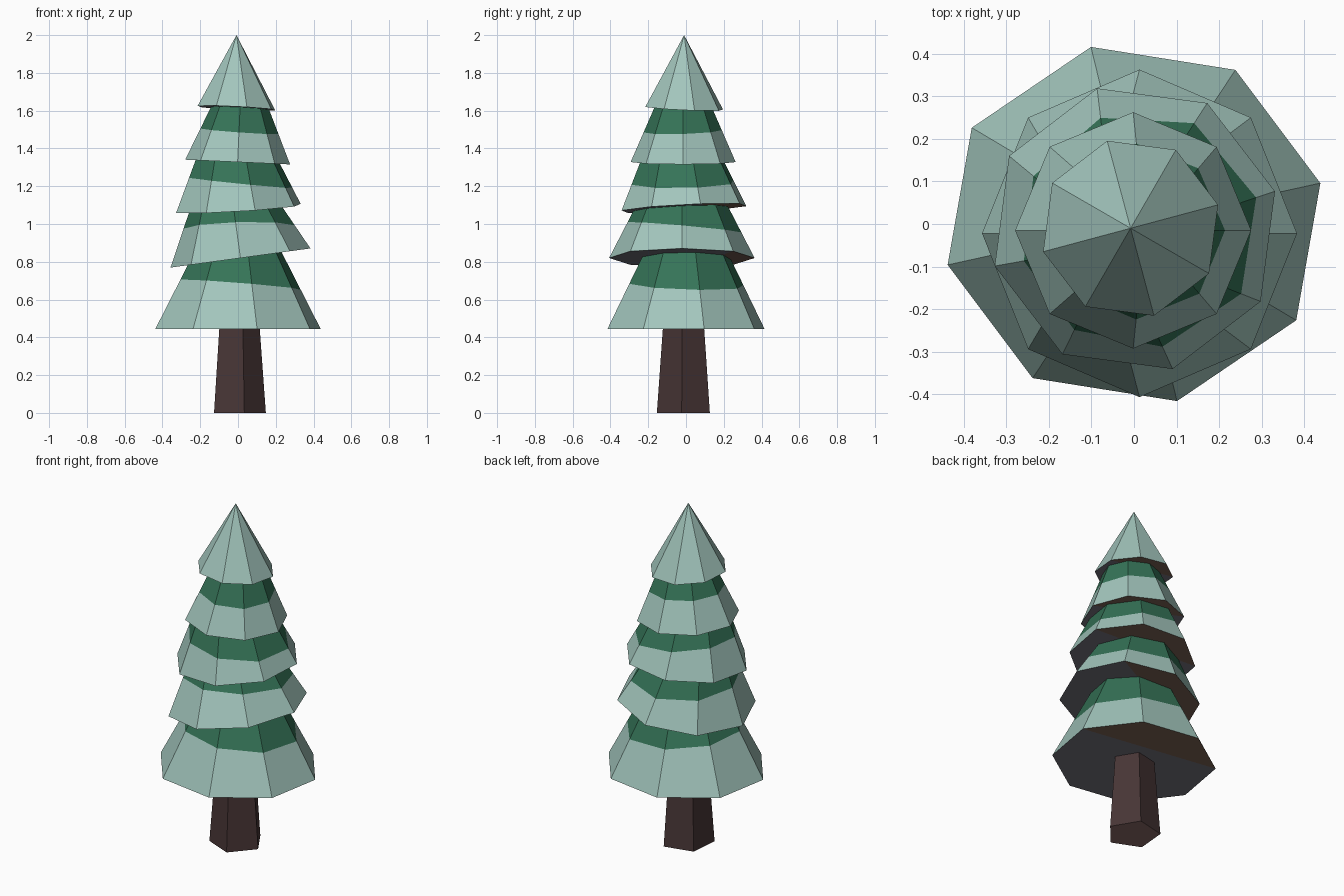
import bpy, bmesh, math
from mathutils import Vector, Matrix

if "Cube" in bpy.data.objects:
    bpy.data.objects.remove(bpy.data.objects["Cube"])


def material(name, rgb):
    m = bpy.data.materials.new(name)
    lin = [((c / 255 + 0.055) / 1.055) ** 2.4 for c in rgb]
    m.diffuse_color = (*lin, 1)
    m.use_nodes = True
    m.node_tree.nodes["Principled BSDF"].inputs["Base Color"].default_value = m.diffuse_color
    return m


SNOW = material("frosted_green", (162, 197, 188))
GREEN = material("pine_green", (53, 115, 87))
BARK = material("bark_brown", (72, 54, 54))
CUT_WOOD = material("trunk_base_brown", (135, 104, 102))
SLATE = material("underside_slate", (116, 114, 124))
UMBER = material("underside_umber", (122, 98, 84))


def frustum(sides, phase, r0, r1, height):
    """Closed tapered prism standing on z = 0; r1 = 0 gives a cone."""
    bm = bmesh.new()

    def ring(r, z):
        return [bm.verts.new((r * math.cos(a), r * math.sin(a), z)) for a in
                (math.radians(phase) + math.tau * i / sides for i in range(sides))]

    low = ring(r0, 0)
    if r1:
        high = ring(r1, height)
        bm.faces.new(high)
    else:
        high = [bm.verts.new((0, 0, height))] * sides
    bm.faces.new(low[::-1])
    for i in range(sides):
        j = (i + 1) % sides
        bm.faces.new([low[i], low[j], high[j], high[i]] if r1 else [low[i], low[j], high[0]])
    return bm


def finish(name, bm, mats):
    bmesh.ops.recalc_face_normals(bm, faces=bm.faces)
    me = bpy.data.meshes.new(name)
    bm.to_mesh(me)
    bm.free()
    for m in mats:
        me.materials.append(m)
    ob = bpy.data.objects.new(name, me)
    bpy.context.collection.objects.link(ob)


def cut(bm, co, no, faces=None):
    faces = faces or bm.faces[:]
    geom = set(faces)
    for f in faces:
        geom.update(f.verts)
        geom.update(f.edges)
    bmesh.ops.bisect_plane(bm, geom=list(geom), dist=1e-4, plane_co=co, plane_no=no)


def tier(name, center, r0, r1, height, phase, tilt, sy, umber_dir, snow):
    bm = frustum(8, phase, r0, r1, height)
    # two-coloured underside, split along a chord
    d = Vector((math.cos(math.radians(umber_dir)), math.sin(math.radians(umber_dir)), 0))
    off = r0 * math.cos(math.radians(67.5))
    cut(bm, d * off, d, [f for f in bm.faces if f.calc_center_median().z < 1e-5])
    for f in bm.faces:
        c = f.calc_center_median()
        if c.z < 1e-5:
            f.material_index = 3 if c.dot(d) > off else 2
    # lean the tier (the top cone is sheared so its tip stays centred)
    if r1:
        up = Vector((-tilt[0], -tilt[1], 1)).normalized()
        lean = Vector((0, 0, 1)).rotation_difference(up).to_matrix().to_4x4()
    else:
        lean = Matrix.Identity(4)
        lean[2][0], lean[2][1] = tilt
    bm.transform(Matrix.Translation(center) @ lean @ Matrix.Diagonal((1, sy, 1, 1)))
    # green above the frost line
    if snow:
        z, sx, sl = snow
        co, no = Vector((0, 0, z)), Vector((-sx, -sl, 1)).normalized()
        cut(bm, co, no)
        for f in bm.faces:
            if f.material_index == 0 and (f.calc_center_median() - co).dot(no) > 0:
                f.material_index = 1
    finish(name, bm, (SNOW, GREEN, SLATE, UMBER))


# trunk, with a paler cut base
trunk = frustum(5, -5, 0.148, 0.108, 0.55)
trunk.transform(Matrix.Translation((0, -0.01, 0)))
for face in trunk.faces:
    face.material_index = int(face.calc_center_median().z < 1e-5)
finish("trunk", trunk, [BARK, CUT_WOOD])

# branch tiers from bottom to top
tier("branch_tier_1", (0, 0, 0.443), 0.45, 0.215, 0.45, 13, (0, 0), 0.95, 80.5, (0.68, -0.08, -0.03))
tier("branch_tier_2", (0.013, -0.022, 0.82), 0.374, 0.215, 0.32, 0, (0.137, 0), 1.03, 112.5, (0.982, 0.03, -0.09))
tier("branch_tier_3", (0.002, -0.011, 1.083), 0.342, 0.205, 0.30, 15, (0.06, 0.05), 1.0, 82.5, (1.22, -0.10, 0.02))
tier("branch_tier_4", (-0.002, -0.015, 1.328), 0.278, 0.13, 0.34, 0, (-0.045, 0), 1.0, 67.5, (1.492, -0.07, 0.03))
tier("tree_top", (-0.008, -0.01, 1.613), 0.213, 0, 0.387, 15, (-0.05, -0.045), 1.0, 82.5, None)
